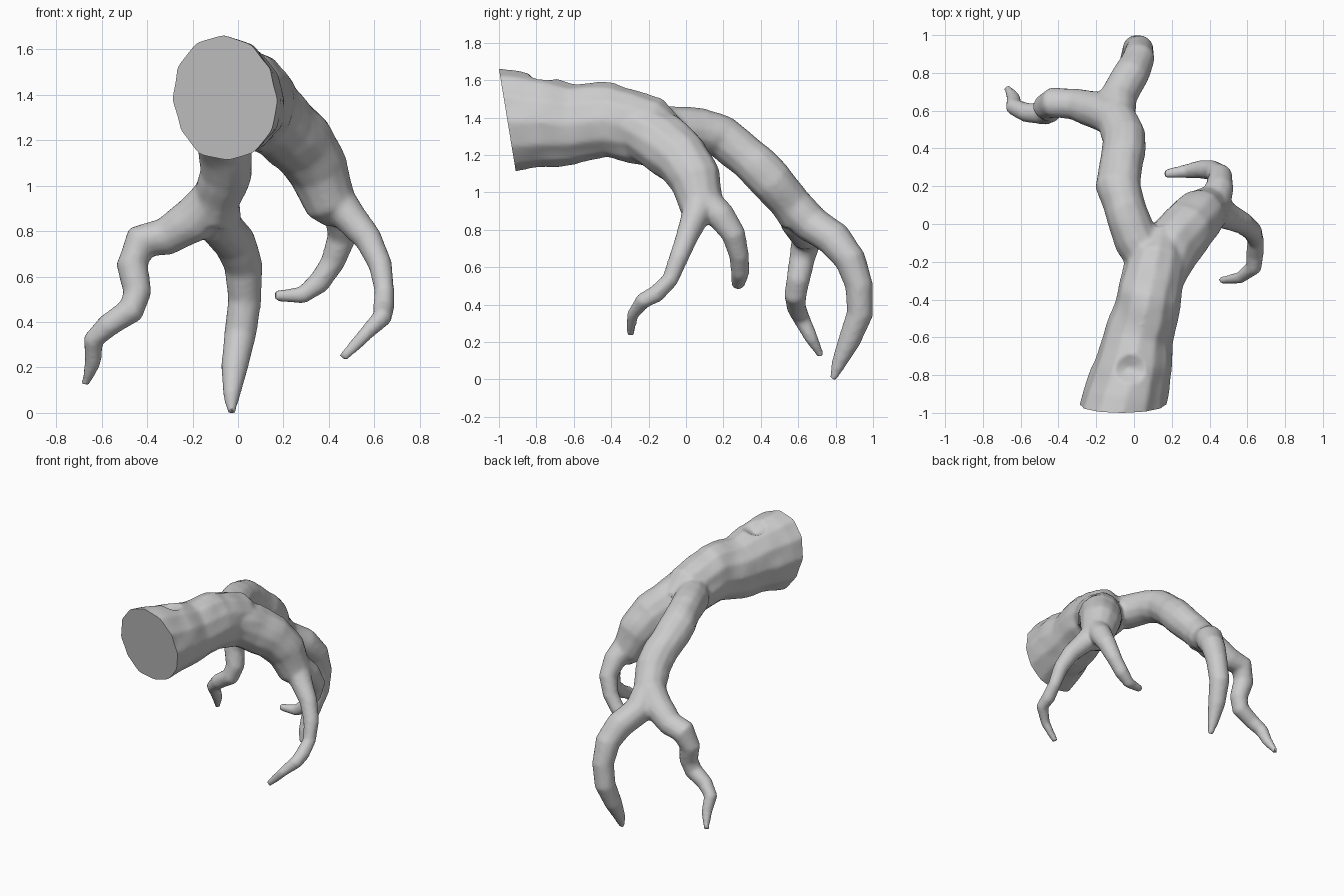
import bpy, bmesh, math
from mathutils import Vector, noise

if "Cube" in bpy.data.objects:
    bpy.data.objects.remove(bpy.data.objects["Cube"])

SIDES = 12
bm = bmesh.new()


def tube(points, stretch=1.0):
    """Closed tube through (x, y, z, radius); stretch scales the upright radius."""
    pos = [Vector(p[:3]) for p in points]
    rings = []
    up = Vector((0, 0, 1))
    for i, p in enumerate(pos):
        a, b = pos[max(i - 1, 0)], pos[min(i + 1, len(pos) - 1)]
        t = (b - a).normalized()
        if i == 0 and abs(t.z) > 0.9:
            up = Vector((0, 1, 0))
        up = (up - t * up.dot(t)).normalized()
        side = t.cross(up)
        r = points[i][3]
        rings.append([bm.verts.new(p + side * r * math.cos(k * math.tau / SIDES)
                                   + up * r * stretch * math.sin(k * math.tau / SIDES))
                      for k in range(SIDES)])
    for r0, r1 in zip(rings, rings[1:]):
        for k in range(SIDES):
            n = (k + 1) % SIDES
            bm.faces.new((r0[k], r0[n], r1[n], r1[k]))
    bm.faces.new(rings[0][::-1])
    bm.faces.new(rings[-1])


# Thick trunk
tube([(-.085, -1.12, 1.38, .24), (-.05, -.93, 1.378, .227), (-.002, -.75, 1.374, .203),
      (.025, -.6, 1.363, .183), (.075, -.4, 1.385, .17), (.115, -.2, 1.325, .158),
      (.13, -.08, 1.25, .12)], 1.19)
# Long limb
tube([(.1, -.25, 1.36, .1), (.015, -.08, 1.34, .118), (-.045, .08, 1.335, .115),
      (-.085, .2, 1.29, .115), (-.055, .37, 1.15, .118), (-.05, .46, 1.06, .115),
      (-.085, .54, .96, .108), (-.12, .6, .87, .105)])
# Long limb: middle twig
tube([(-.09, .56, .94, .1), (-.085, .67, .83, .1), (-.015, .79, .75, .094),
      (.025, .88, .64, .085), (.03, .925, .5, .074), (.01, .93, .35, .07),
      (-.015, .87, .2, .06), (-.028, .815, .08, .038), (-.03, .785, 0, .018)])
# Long limb: left twig
tube([(-.11, .56, .94, .1), (-.2, .605, .845, .1), (-.32, .635, .775, .083),
      (-.43, .645, .75, .08), (-.467, .62, .65, .07), (-.442, .6, .53, .062),
      (-.47, .585, .45, .06), (-.57, .59, .385, .052), (-.637, .62, .32, .045),
      (-.638, .67, .22, .036), (-.672, .722, .125, .018)])
# Short limb
tube([(.12, -.3, 1.35, .14), (.19, -.13, 1.265, .16), (.285, -.02, 1.175, .15),
      (.355, .055, 1.06, .135), (.41, .085, .92, .115), (.45, .11, .86, .07)])
# Short limb: inner twig
tube([(.42, .1, .95, .09), (.455, .19, .87, .075), (.46, .255, .77, .064),
      (.415, .285, .66, .054), (.355, .29, .57, .049), (.28, .28, .515, .038),
      (.16, .265, .515, .024)])
# Short limb: outer twig
tube([(.42, .08, .95, .09), (.51, .035, .84, .072), (.575, .005, .76, .06),
      (.625, -.04, .65, .052), (.645, -.085, .53, .044), (.64, -.16, .455, .047),
      (.635, -.23, .42, .043), (.56, -.285, .345, .032), (.46, -.3, .24, .021)])

bmesh.ops.recalc_face_normals(bm, faces=bm.faces)
raw = bpy.data.meshes.new("branch")
bm.to_mesh(raw)
bm.free()
branch = bpy.data.objects.new("branch", raw)
bpy.context.collection.objects.link(branch)

# Fuse the limbs into one skin and soften the forks
remesh = branch.modifiers.new("fuse", 'REMESH')
remesh.mode = 'VOXEL'
remesh.voxel_size = 0.014
soft = branch.modifiers.new("soften", 'SMOOTH')
soft.factor = 0.5
soft.iterations = 5
fused = bpy.data.meshes.new_from_object(
    branch.evaluated_get(bpy.context.evaluated_depsgraph_get()))
branch.modifiers.clear()

# Bark bumps, the knot hollow and the slanted saw cut
bm = bmesh.new()
bm.from_mesh(fused)
bm.normal_update()
hollow = Vector((-.02, -.77, 1.6))
moves = []
for v in bm.verts:
    thick = min(max((v.co.z - .3) / 1.0, .15), 1)
    d = v.normal * (noise.noise(v.co * 6.5) * .012 * thick + .001)
    dist = (v.co - hollow).length
    if dist < .08:
        d.z -= .06 * (1 - dist / .08)
    moves.append(d)
for v, d in zip(bm.verts, moves):
    v.co += d
cut = bmesh.ops.bisect_plane(bm, geom=bm.verts[:] + bm.edges[:] + bm.faces[:],
                             plane_co=(0, -1, 1.66), plane_no=(0, -.55, -.09),
                             clear_outer=True)
rim = [e for e in cut["geom_cut"] if isinstance(e, bmesh.types.BMEdge)]
bmesh.ops.contextual_create(bm, geom=rim)
bmesh.ops.recalc_face_normals(bm, faces=bm.faces)
low = min(v.co.z for v in bm.verts)
for v in bm.verts:
    v.co.z -= low
bm.to_mesh(fused)
bm.free()
branch.data = fused

bpy.context.view_layer.objects.active = branch
branch.select_set(True)
bpy.ops.object.shade_smooth_by_angle(angle=math.radians(40))
